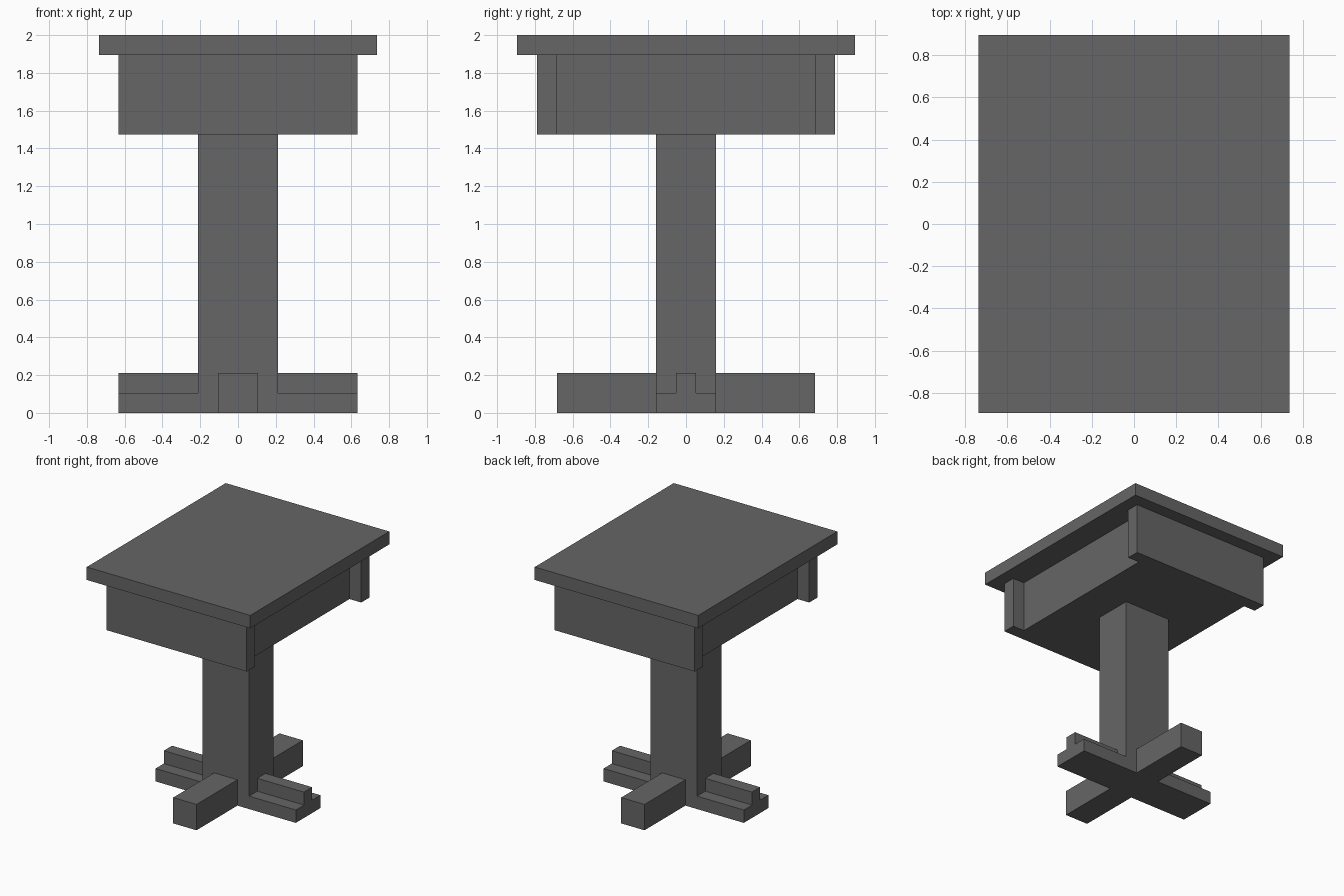
import bpy

if "Cube" in bpy.data.objects:
    bpy.data.objects.remove(bpy.data.objects["Cube"])

U = 2 / 19  # modelling unit: the table is 19 units tall

mat = bpy.data.materials.new("dark grey")
mat.diffuse_color = (0.133, 0.133, 0.133, 1)
mat.use_nodes = True
mat.node_tree.nodes["Principled BSDF"].inputs["Base Color"].default_value = mat.diffuse_color


def box(name, x, y, z):
    """Box from (min, max) ranges given in units."""
    size = [(r[1] - r[0]) * U for r in (x, y, z)]
    mid = [(r[0] + r[1]) / 2 * U for r in (x, y, z)]
    bpy.ops.mesh.primitive_cube_add(size=1, location=mid)
    ob = bpy.context.object
    ob.name = name
    ob.scale = size
    bpy.ops.object.transform_apply(location=False, rotation=False, scale=True)
    ob.data.materials.append(mat)
    return ob


def span(s, a, b):
    """Range a..b mirrored to the side given by sign s."""
    return tuple(sorted((s * a, s * b)))


# Table top, body and post
box("table_top", (-7, 7), (-8.5, 8.5), (18, 19))
box("body", (-5, 5), (-6.5, 6.5), (14, 18))
box("post", (-2, 2), (-1.5, 1.5), (1, 14))

# Base beam running left to right
box("side_foot_beam", (-6, 6), (-1.5, 1.5), (0, 1))

for s, end, side in ((-1, "front", "left"), (1, "back", "right")):
    # End panels of the body, wider than the body
    box(end + "_panel", (-6, 6), span(s, 6.5, 7.5), (14, 18))
    # Front and back feet
    box(end + "_foot", (-1, 1), span(s, 1.5, 6.5), (0, 2))
    # Ridges on the side feet
    box(side + "_foot_ridge", span(s, 2, 6), (-0.5, 0.5), (1, 2))
